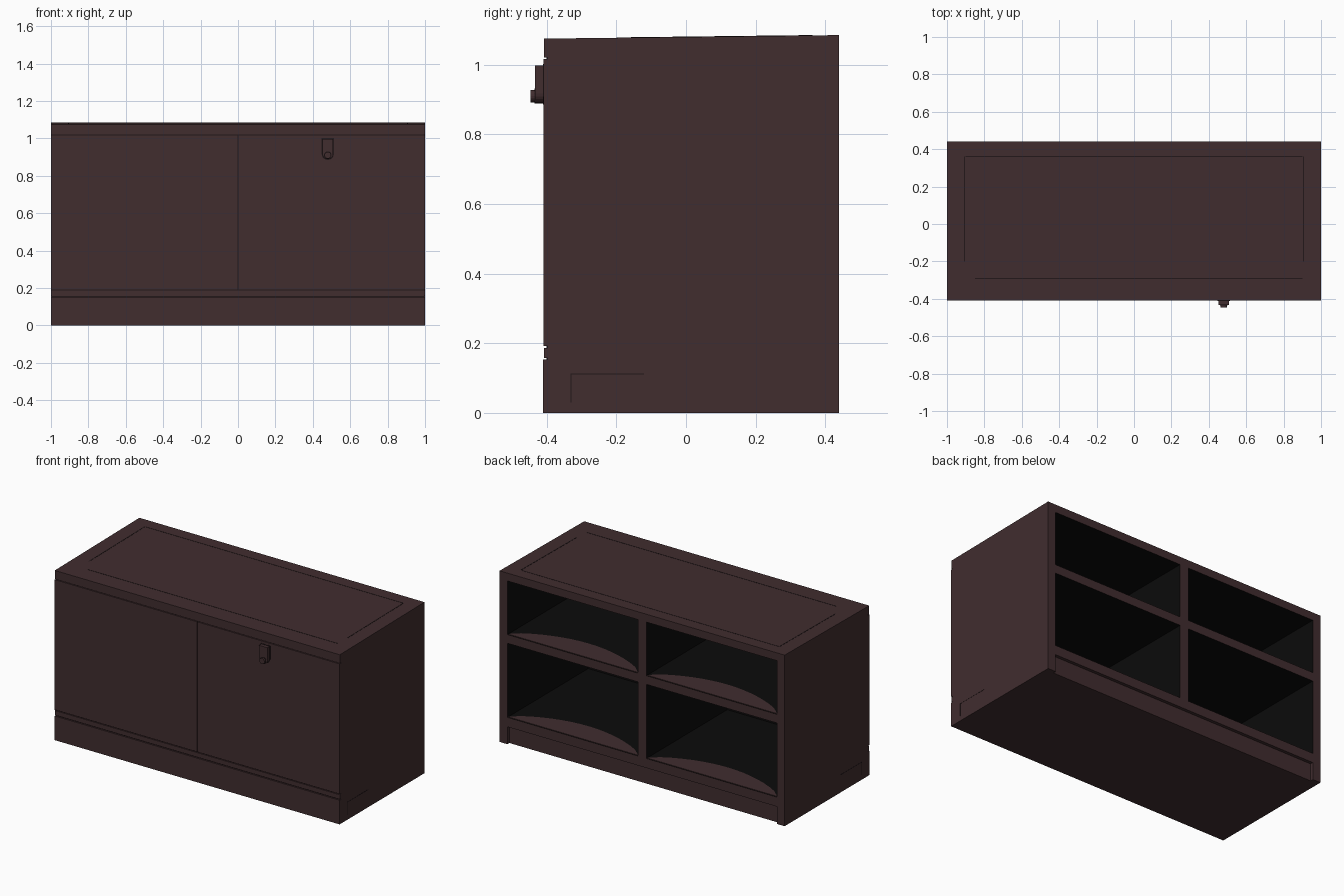
import bpy, bmesh, math

if "Cube" in bpy.data.objects:
    bpy.data.objects.remove(bpy.data.objects["Cube"])


def material(name, rgb):
    m = bpy.data.materials.new(name)
    m.diffuse_color = (*rgb, 1)
    m.use_nodes = True
    m.node_tree.nodes["Principled BSDF"].inputs["Base Color"].default_value = m.diffuse_color
    return m


BROWN = material("dark_brown_wood", (0.052, 0.026, 0.028))
BLACK = material("interior_black", (0.0035, 0.0033, 0.0033))
SEAM = material("seam_brown", (0.016, 0.009, 0.010))


def finish(name, bm, mats):
    bmesh.ops.remove_doubles(bm, verts=bm.verts, dist=1e-5)
    bmesh.ops.recalc_face_normals(bm, faces=bm.faces)
    me = bpy.data.meshes.new(name)
    bm.to_mesh(me)
    bm.free()
    for m in mats:
        me.materials.append(m)
    ob = bpy.data.objects.new(name, me)
    bpy.context.collection.objects.link(ob)
    return ob


def box(name, lo, hi, mat=BROWN, bevel=0):
    bm = bmesh.new()
    bmesh.ops.create_cube(bm, size=1)
    for v in bm.verts:
        v.co = [(l + h) / 2 + c * (h - l) for l, h, c in zip(lo, hi, v.co)]
    ob = finish(name, bm, [mat])
    if bevel:
        mod = ob.modifiers.new("bevel", 'BEVEL')
        mod.width, mod.segments = bevel, 2
    return ob


def prism(name, pts, offset, mat=BROWN):
    """Extrude a flat outline of 3D points by an offset."""
    bm = bmesh.new()
    f = bm.faces.new([bm.verts.new(p) for p in pts])
    r = bmesh.ops.extrude_face_region(bm, geom=[f], use_keep_orig=True)
    bmesh.ops.translate(bm, vec=offset,
                        verts=[g for g in r["geom"] if isinstance(g, bmesh.types.BMVert)])
    return finish(name, bm, [mat])


# Carcass: a grid of columns, each with its own back depth
FRONT, BACK, DEEP = -0.398, 0.44, -0.37
xs = [-1, -0.945, -0.03, 0.03, 0.945, 1]
zs = [0, 0.11, 0.17, 0.64, 0.695, 1.035, 1.08]


def depth(i, k):
    if not (0 <= i < 5 and 0 <= k < 6):
        return FRONT
    if i in (1, 3) and k in (2, 4):
        return DEEP            # open compartments
    if k == 0 and 0 < i < 4:
        return BACK - 0.02     # recessed back plinth
    return BACK


bm = bmesh.new()


def quad(pts, dark):
    bm.faces.new([bm.verts.new(p) for p in pts]).material_index = int(dark)


for i in range(5):
    for k in range(6):
        x0, x1, z0, z1 = xs[i], xs[i + 1], zs[k], zs[k + 1]
        d = depth(i, k)
        for y in (FRONT, d):
            quad([(x0, y, z0), (x1, y, z0), (x1, y, z1), (x0, y, z1)], y == DEEP)
        sides = [((i - 1, k), (x0, z0), (x0, z1)), ((i + 1, k), (x1, z0), (x1, z1)),
                 ((i, k - 1), (x0, z0), (x1, z0)), ((i, k + 1), (x0, z1), (x1, z1))]
        for n, (ax, az), (bx, bz) in sides:
            e = depth(*n)
            if d > e:
                quad([(ax, e, az), (ax, d, az), (bx, d, bz), (bx, e, bz)], e == DEEP)
for v in bm.verts:             # top falls slightly towards the front
    if v.co.z > 1.07:
        v.co.z = 1.085 if v.co.y > 0 else 1.075
finish("carcass", bm, [BROWN, BLACK])

# Front: dark backing seen through the gaps, then rails and doors
box("gap_backing", (-0.995, -0.401, 0.02), (0.995, -0.397, 1.06), SEAM)
box("front_plinth", (-1, -0.41, 0), (1, -0.398, 0.153))
box("lower_rail", (-1, -0.408, 0.158), (1, -0.398, 0.187))
box("top_rail", (-1, -0.408, 1.021), (1, -0.398, 1.075))
for name, a, b in (("left_door", -1, -0.003), ("right_door", 0.003, 1)):
    box(name, (a, -0.409, 0.192), (b, -0.398, 1.017))

# Paler curved areas at the open edge of each compartment floor
for x0, x1, col in ((-0.945, -0.03, "left"), (0.03, 0.945, "right")):
    for z, row in ((0.17, "lower"), (0.695, "upper")):
        pts = [(x0 + (x1 - x0) * t / 16,
                BACK - 0.004 - 0.16 * math.sin(math.pi * t / 16) ** 0.7, z)
               for t in range(17)]
        prism(f"{row}_{col}_floor_edge", pts, (0, 0, 0.003))

# Seam lines framing the top panel, following its slope
def top_z(y):
    return 1.075 + 0.01 * (y - FRONT) / (BACK - FRONT)


def top_seam(name, x0, x1, y0, y1):
    prism(name, [(x, y, top_z(y) - 0.002) for x, y in
                 ((x0, y0), (x1, y0), (x1, y1), (x0, y1))], (0, 0, 0.003), SEAM)


for s, name in ((-1, "left"), (1, "right")):
    top_seam(f"top_seam_{name}", s * 0.907 - 0.003, s * 0.907 + 0.003, -0.2, 0.36)
top_seam("top_seam_front", -0.85, 0.9, -0.293, -0.288)
top_seam("top_seam_back", -0.9, 0.9, 0.359, 0.363)

# Seam lines low on both sides
for s, name in ((-1, "left"), (1, "right")):
    a, b = sorted((s * 0.998, s * 1.001))
    box(f"{name}_side_seam", (a, -0.33, 0.110), (b, -0.12, 0.113), SEAM)
    box(f"{name}_side_upright_seam", (a, -0.332, 0.03), (b, -0.329, 0.113), SEAM)

# Handle: dark outline, plate with a rounded foot, and a small knob
def plate(name, r, z_top, y0, y1, mat):
    pts = [(0.48 - r, y0, z_top), (0.48 + r, y0, z_top)]
    pts += [(0.48 + r * math.cos(a), y0, 0.918 - r * math.sin(a))
            for a in (math.pi * t / 10 for t in range(11))]
    return prism(name, pts, (0, y1 - y0, 0), mat)


plate("handle_outline", 0.033, 1.002, -0.4105, -0.405, SEAM)
plate("handle_plate", 0.029, 0.998, -0.433, -0.405, BROWN)


def disc(name, r, y0, y1, mat):
    prism(name, [(0.48 + r * math.cos(a), y0, 0.91 + r * math.sin(a))
                 for a in (math.tau * t / 20 for t in range(20))], (0, y1 - y0, 0), mat)


disc("knob_outline", 0.021, -0.4345, -0.43, SEAM)
disc("handle_knob", 0.018, -0.446, -0.43, BROWN)
